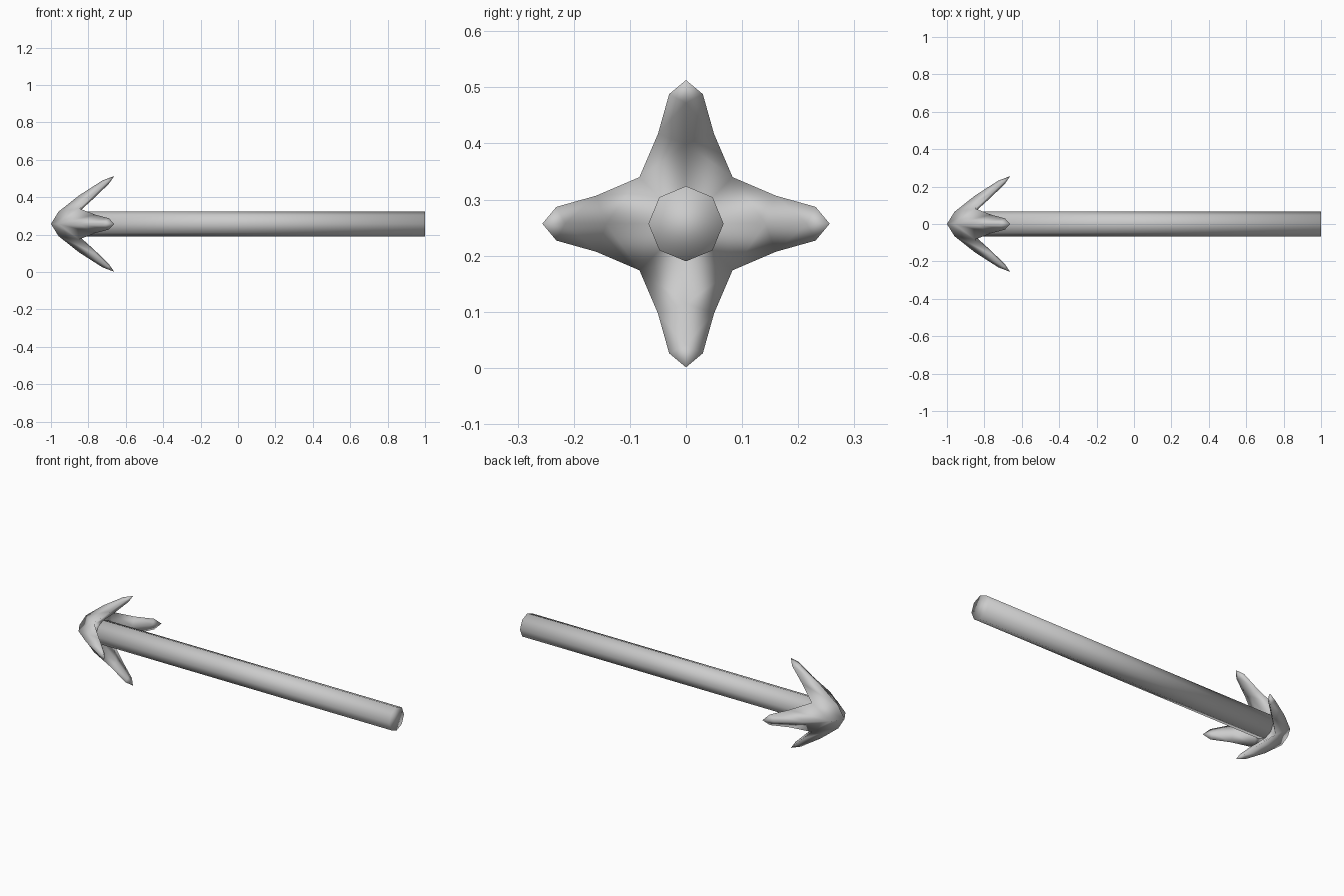
import bpy, bmesh, math
from mathutils import Matrix, Vector

if "Cube" in bpy.data.objects:
    bpy.data.objects.remove(bpy.data.objects["Cube"])

CZ = 0.257  # height of the arrow's axis


def make_object(name, bm):
    bmesh.ops.remove_doubles(bm, verts=bm.verts, dist=0.0005)
    bmesh.ops.recalc_face_normals(bm, faces=bm.faces)
    mesh = bpy.data.meshes.new(name)
    bm.to_mesh(mesh)
    bm.free()
    for p in mesh.polygons:
        p.use_smooth = True
    obj = bpy.data.objects.new(name, mesh)
    obj.location.z = CZ
    bpy.context.collection.objects.link(obj)
    return obj


# Eight-sided shaft
bm = bmesh.new()
x0, x1, radius = -0.87, 1.0, 0.067
rings = []
for x in (x0, x1):
    rings.append([bm.verts.new((x, radius * math.cos(i * math.pi / 4),
                                radius * math.sin(i * math.pi / 4))) for i in range(8)])
for i in range(8):
    j = (i + 1) % 8
    bm.faces.new((rings[0][i], rings[0][j], rings[1][j], rings[1][i]))
bm.faces.new(rings[0])
bm.faces.new(rings[1])
make_object("shaft", bm)

# Barbed head: half a barb as (x, sideways, outward), mirrored and turned four times
tip = (-1.0, 0, 0)
outer = [(-0.96, 0, 0.065), (-0.85, 0, 0.152), (-0.725, 0, 0.232)]
edge = [(-0.85, 0.083, 0.083), (-0.765, 0.05, 0.16), (-0.69, 0.03, 0.231)]
inner = [(-0.85, 0, 0.065), (-0.765, 0, 0.142), (-0.69, 0, 0.215)]
point = (-0.662, 0, 0.256)
middle = (-0.85, 0, 0)
half_barb = [
    (tip, outer[0], edge[0]),
    (outer[0], outer[1], edge[1], edge[0]),
    (outer[1], outer[2], edge[2], edge[1]),
    (outer[2], point, edge[2]),
    (edge[0], edge[1], inner[1], inner[0]),
    (edge[1], edge[2], inner[2], inner[1]),
    (edge[2], point, inner[2]),
    (edge[0], inner[0], middle),
]
bm = bmesh.new()
for k in range(4):
    turn = Matrix.Rotation(k * math.pi / 2, 3, 'X')
    for side in (1, -1):
        for face in half_barb:
            bm.faces.new([bm.verts.new(turn @ Vector((x, side * y, z))) for x, y, z in face])
make_object("barbed_head", bm)
